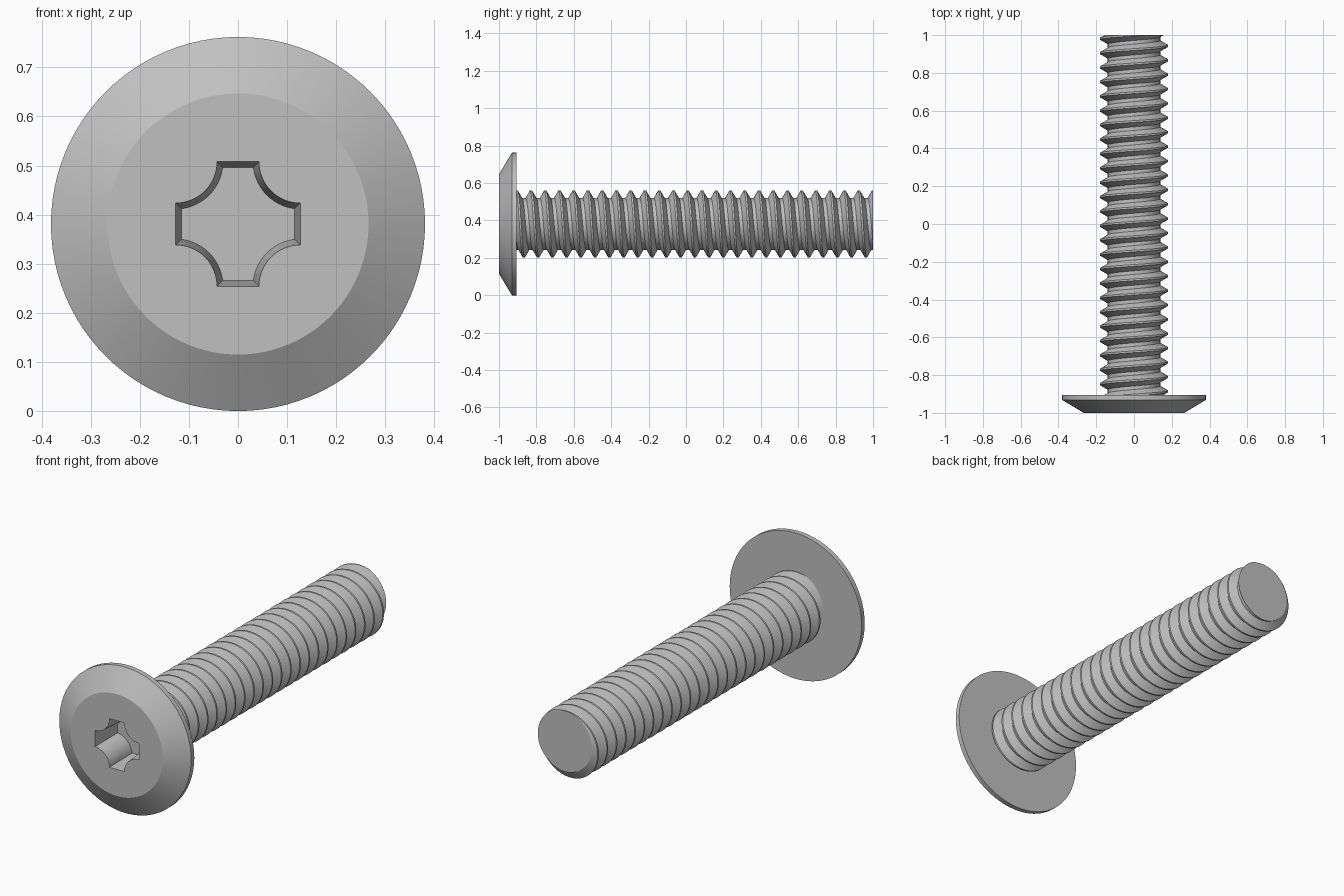
import bpy, bmesh, math

AXIS_Z = 0.381                    # height of the screw axis
FRONT, SEAT, TIP = -1.0, -0.905, 1.0
PITCH = (TIP - SEAT) / 25

cube = bpy.data.objects.get("Cube")
if cube:
    bpy.data.objects.remove(cube, do_unlink=True)

steel = bpy.data.materials.new("grey_steel")
steel.use_nodes = True
colour = (0.53, 0.53, 0.53, 1)
steel.diffuse_color = colour
steel.node_tree.nodes["Principled BSDF"].inputs["Base Color"].default_value = colour


def polar(r, angle, y):
    return (r * math.sin(angle), y, AXIS_Z + r * math.cos(angle))


def loft(bm, rings, closed=True):
    """Join successive rings of points with quads; cap the ends if closed."""
    rows = [[bm.verts.new(p) for p in ring] for ring in rings]
    n = len(rows[0])
    for a, b in zip(rows, rows[1:]):
        for i in range(n if closed else n - 1):
            j = (i + 1) % n
            bm.faces.new((a[i], a[j], b[j], b[i]))
    if closed:
        bm.faces.new(rows[0])
        bm.faces.new(rows[-1])


def make_object(name, bm):
    bmesh.ops.recalc_face_normals(bm, faces=bm.faces[:])
    mesh = bpy.data.meshes.new(name)
    bm.to_mesh(mesh)
    bm.free()
    mesh.materials.append(steel)
    obj = bpy.data.objects.new(name, mesh)
    bpy.context.collection.objects.link(obj)
    return obj


# Head: flat front, conical shoulder, thin rim
bm = bmesh.new()
SIDES = 96
loft(bm, [[polar(r, math.tau * i / SIDES, y) for i in range(SIDES)]
          for r, y in ((0.266, FRONT), (0.381, -0.931), (0.381, SEAT))])
head = make_object("head", bm)

# Threaded shank: sweep one thread profile along a helix, then trim both ends
STEPS = 48
CREST, ROOT = 0.18, 0.139
profile = [(CREST, -1 / 16), (CREST, 1 / 16), (ROOT, 3 / 8), (ROOT, 5 / 8), (CREST, 15 / 16)]
bm = bmesh.new()
rings = []
for i in range(-3 * STEPS, 28 * STEPS + 1):
    turn = i / STEPS
    rings.append([polar(r, math.tau * turn, SEAT + PITCH * (turn + s)) for r, s in profile])
loft(bm, rings, closed=False)
bmesh.ops.remove_doubles(bm, verts=bm.verts[:], dist=1e-5)
for y, side in ((SEAT, -1), (TIP, 1)):
    cut = bmesh.ops.bisect_plane(bm, geom=bm.verts[:] + bm.edges[:] + bm.faces[:], dist=1e-5,
                                 plane_co=(0, y, 0), plane_no=(0, side, 0), clear_outer=True)
    rim = [e for e in cut["geom_cut"] if isinstance(e, bmesh.types.BMEdge)]
    bmesh.ops.holes_fill(bm, edges=rim, sides=0)
shank = make_object("threaded_shank", bm)

# Tapered cross recess with rounded inner corners
DEPTH, REACH, ARC = 0.17, 0.127, 12


def cross_ring(y):
    taper = 0.012 * (y - FRONT) / DEPTH
    r = 0.0845 + taper
    start = math.asin(taper / r)
    ring = []
    for k in range(4):
        c, s = math.cos(k * math.pi / 2), math.sin(k * math.pi / 2)
        for i in range(ARC + 1):
            a = start + (math.pi / 2 - 2 * start) * i / ARC
            x, z = REACH - r * math.cos(a), REACH - r * math.sin(a)
            ring.append((x * c + z * s, y, AXIS_Z + z * c - x * s))
    return ring


bm = bmesh.new()
loft(bm, [cross_ring(FRONT - 0.03), cross_ring(FRONT + DEPTH)])
cutter = make_object("recess_cutter", bm)
cutter.hide_render = True

# Cut the recess through the head and into the shank, then shade
for obj in (head, shank):
    bpy.ops.object.select_all(action="DESELECT")
    obj.select_set(True)
    bpy.context.view_layer.objects.active = obj
    mod = obj.modifiers.new("recess", "BOOLEAN")
    mod.operation = "DIFFERENCE"
    mod.solver = "EXACT"
    mod.object = cutter
    bpy.ops.object.modifier_apply(modifier=mod.name)
    bpy.ops.object.shade_smooth_by_angle(angle=math.radians(25))
bpy.data.objects.remove(cutter, do_unlink=True)
